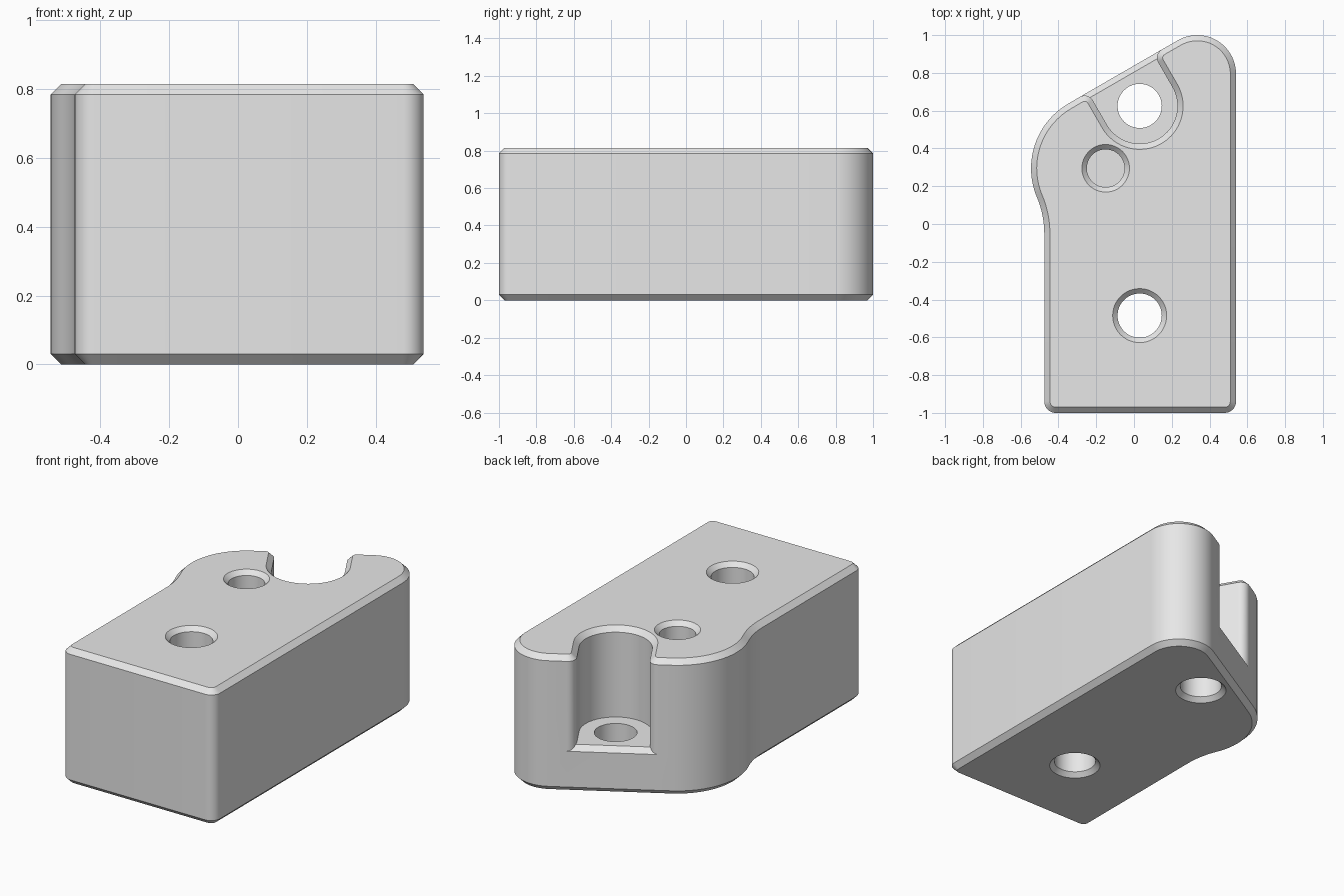
import bpy, bmesh
from math import radians, cos, sin, acos, degrees, atan2, sqrt
from mathutils import Vector

if "Cube" in bpy.data.objects:
    bpy.data.objects.remove(bpy.data.objects["Cube"])

HEIGHT, CHAMFER, FLOOR = 0.815, 0.03, 0.275
MOUTH = FLOOR - CHAMFER

grey = bpy.data.materials.new("plain grey")
grey.use_nodes = True
grey.diffuse_color = (0.8, 0.8, 0.8, 1)
grey.node_tree.nodes["Principled BSDF"].inputs["Base Color"].default_value = (0.8, 0.8, 0.8, 1)


def arc(cx, cy, r, a0, a1, n):
    angles = [radians(a0 + (a1 - a0) * i / n) for i in range(n + 1)]
    return [Vector((cx + r * cos(a), cy + r * sin(a))) for a in angles]


def inset(loop, d):
    """Move a counter-clockwise loop inward by d with mitred corners."""
    out = []
    for i, p in enumerate(loop):
        e0 = (p - loop[i - 1]).normalized()
        e1 = (loop[(i + 1) % len(loop)] - p).normalized()
        n0, n1 = Vector((-e0.y, e0.x)), Vector((-e1.y, e1.x))
        out.append(p + (n0 + n1) * d / (1 + n0.dot(n1)))
    return out


def ring(bm, loop, z):
    return [bm.verts.new((p.x, p.y, z)) for p in loop]


def bridge(bm, low, high, closed=True):
    for i in range(len(low) if closed else len(low) - 1):
        j = (i + 1) % len(low)
        bm.faces.new((low[i], low[j], high[j], high[i]))


def finish(bm, name):
    bmesh.ops.recalc_face_normals(bm, faces=bm.faces)
    mesh = bpy.data.meshes.new(name)
    bm.to_mesh(mesh)
    bm.free()
    mesh.materials.append(grey)
    obj = bpy.data.objects.new(name, mesh)
    bpy.context.collection.objects.link(obj)
    return obj


# Outer outline, starting at the left mouth of the slot
lobe, lobe_r, side_x, blend_r = Vector((-0.15, 0.295)), 0.395, -0.475, 0.5
blend_x = side_x - blend_r
drop = sqrt((lobe_r + blend_r) ** 2 - (lobe.x - blend_x) ** 2)
turn = degrees(atan2(drop, lobe.x - blend_x))
outer = arc(lobe.x, lobe.y, lobe_r, 120, 180 + turn, 28)
outer += arc(blend_x, lobe.y - drop, blend_r, turn, 0, 10)[1:]
outer += arc(side_x + 0.06, -0.94, 0.06, 180, 270, 8)
outer += arc(0.48, -0.94, 0.06, 270, 360, 8)
outer += arc(0.335, 0.795, 0.205, 0, 120, 28)

# Slot outline in its own frame: s along the slanted face, t outward
pocket, slot_r, fillet = Vector((0.03, 0.625)), 0.2, 0.05
u, n = Vector((cos(radians(30)), sin(radians(30)))), Vector((-0.5, cos(radians(30))))
split = degrees(acos(1 - CHAMFER / fillet))
right = arc(slot_r + fillet, -fillet, fillet, 90, 90 + split, 5)
right += arc(slot_r + fillet, -fillet, fillet, 90 + split, 180, 3)[1:]
left = [Vector((-p.x, p.y)) for p in reversed(right)]
slot_local = right + arc(0, -slot_r, slot_r, 0, -180, 32) + left
slot = [pocket + u * p.x + n * (p.y + slot_r) for p in slot_local]

# Body: chamfered block with an open slot at the slanted corner
bm = bmesh.new()
base = [slot[-1]] + outer + [slot[0]]
bottom = ring(bm, inset(base, CHAMFER), 0)
low = ring(bm, base, CHAMFER)
mid = ring(bm, base, MOUTH)
bm.faces.new(bottom)
bridge(bm, bottom, low)
bridge(bm, low, mid)

full = base + slot[1:-1]
high = ring(bm, full, HEIGHT - CHAMFER)
top = ring(bm, inset(full, CHAMFER), HEIGHT)
bridge(bm, mid, high[:len(base)], closed=False)
bridge(bm, high, top)
bm.faces.new(top)

# Slot wall, sloping sill and floor
wall_low = [mid[-1]]
for p, q in zip(slot[1:-1], slot_local[1:-1]):
    wall_low.append(bm.verts.new((p.x, p.y, MOUTH + min(CHAMFER, -q.y))))
wall_low.append(mid[0])
wall_high = [high[len(base) - 1]] + high[len(base):] + [high[0]]
bridge(bm, wall_low, wall_high, closed=False)
bm.faces.new(wall_low[:6] + wall_low[-6:])
bm.faces.new(wall_low[5:-5])
bmesh.ops.remove_doubles(bm, verts=bm.verts, dist=0.0001)
body = finish(bm, "clamp_body")


def drill(name, x, y, profile):
    """Cut a round hole from (radius, height) pairs."""
    bm = bmesh.new()
    rings = [ring(bm, arc(x, y, r, 0, 360, 48)[:-1], z) for r, z in profile]
    for a, b in zip(rings, rings[1:]):
        bridge(bm, a, b)
    bm.faces.new(rings[0])
    bm.faces.new(rings[-1])
    cutter = finish(bm, name)
    cutter.hide_render = True
    mod = body.modifiers.new(name, "BOOLEAN")
    mod.operation, mod.solver, mod.object = "DIFFERENCE", "EXACT", cutter
    return cutter


e = 0.02
R, W = 0.117, 0.143
foot = [(W + e, -e), (W, 0), (R, W - R)]
cutters = [
    drill("slot_hole", pocket.x, pocket.y, foot + [(R, FLOOR + 0.1)]),
    drill("front_hole", 0.03, -0.485,
          foot + [(R, HEIGHT - W + R), (W, HEIGHT), (W + e, HEIGHT + e)]),
    drill("blind_hole", lobe.x, lobe.y,
          [(0.1, 0.3), (0.1, HEIGHT - 0.026), (0.126, HEIGHT), (0.146, HEIGHT + e)]),
]

# Bake the holes and tidy away the cutters
bpy.context.view_layer.update()
graph = bpy.context.evaluated_depsgraph_get()
cut_mesh = bpy.data.meshes.new_from_object(body.evaluated_get(graph))
body.modifiers.clear()
body.data = cut_mesh
for c in cutters:
    bpy.data.objects.remove(c)

bpy.ops.object.select_all(action="DESELECT")
body.select_set(True)
bpy.context.view_layer.objects.active = body
bpy.ops.object.shade_smooth_by_angle(angle=radians(30))
